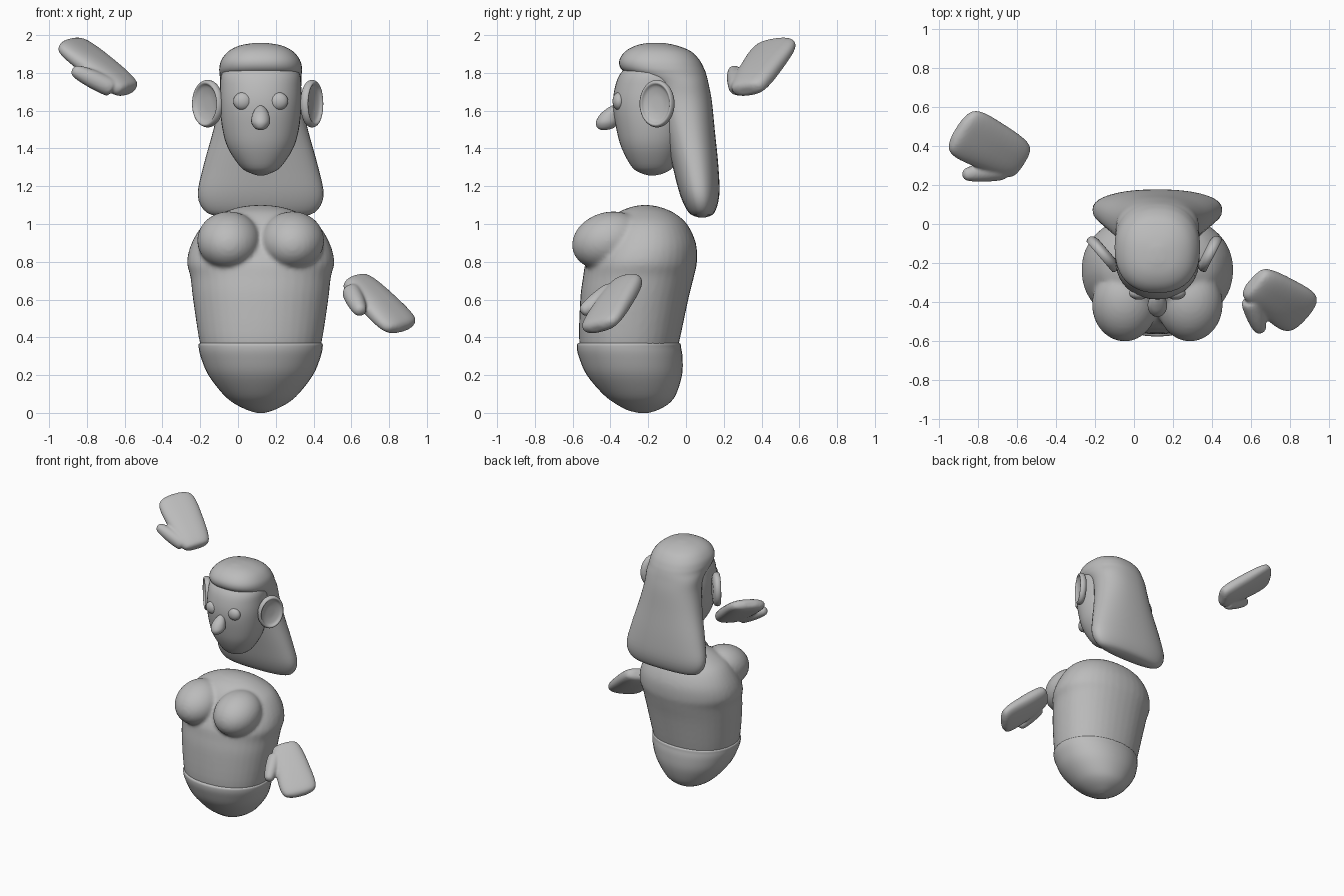
import bpy, bmesh, math
from mathutils import Matrix, Vector

if "Cube" in bpy.data.objects:
    bpy.data.objects.remove(bpy.data.objects["Cube"])

CX = 0.12  # middle of the body and head
clay = bpy.data.materials.new("grey_clay")
clay.diffuse_color = (0.5, 0.5, 0.5, 1)
clay.use_nodes = True
clay.node_tree.nodes["Principled BSDF"].inputs["Base Color"].default_value = clay.diffuse_color


def finish(obj):
    obj.data.materials.clear()
    obj.data.materials.append(clay)
    for p in obj.data.polygons:
        p.use_smooth = True
    return obj


def spline(rows, steps):
    """Catmull-Rom interpolation through cross-section rows."""
    out = []
    for i in range(len(rows) - 1):
        a, b, c, d = (rows[max(i - 1, 0)], rows[i], rows[i + 1], rows[min(i + 2, len(rows) - 1)])
        for s in range(steps):
            t = s / steps
            out.append([0.5 * (2 * q + (r - p) * t + (2 * p - 5 * q + 4 * r - w) * t * t
                               + (3 * q - p - 3 * r + w) * t ** 3)
                        for p, q, r, w in zip(a, b, c, d)])
    return out + [list(rows[-1])]


def loft(name, rows, frame, power=2.0, sides=40, steps=4):
    """Closed body from rows of (height, half width, front, back)."""
    bm = bmesh.new()
    rings = []
    rows = spline(rows, steps)
    for h, w, f, b in rows:
        ring = []
        for k in range(sides):
            a = math.tau * k / sides
            c, s = math.cos(a), math.sin(a)
            x = math.copysign(abs(c) ** (2 / power), c) * w
            y = (f + b) / 2 + math.copysign(abs(s) ** (2 / power), s) * (b - f) / 2
            ring.append(bm.verts.new(frame @ Vector((x, y, h))))
        rings.append(ring)
    for r0, r1 in zip(rings, rings[1:]):
        for k in range(sides):
            j = (k + 1) % sides
            bm.faces.new((r0[k], r0[j], r1[j], r1[k]))
    for ring, (h, w, f, b) in ((rings[0], rows[0]), (rings[-1], rows[-1])):
        tip = bm.verts.new(frame @ Vector((0, (f + b) / 2, h)))
        for k in range(sides):
            bm.faces.new((ring[k], ring[(k + 1) % sides], tip))
    bmesh.ops.recalc_face_normals(bm, faces=bm.faces)
    me = bpy.data.meshes.new(name)
    bm.to_mesh(me)
    bm.free()
    obj = bpy.data.objects.new(name, me)
    bpy.context.collection.objects.link(obj)
    return finish(obj)


def ball(name, loc, radii, tilt=0.0):
    bpy.ops.mesh.primitive_uv_sphere_add(segments=32, ring_count=20, radius=1, location=loc,
                                         rotation=(tilt, 0, 0))
    obj = bpy.context.object
    obj.name = name
    obj.scale = radii
    return finish(obj)


def fuse(objs, voxel, rounds):
    """Melt several closed parts into one soft surface."""
    bpy.ops.object.select_all(action='DESELECT')
    for o in objs:
        o.select_set(True)
    bpy.context.view_layer.objects.active = objs[0]
    bpy.ops.object.join()
    rem = objs[0].modifiers.new("melt", 'REMESH')
    rem.mode = 'VOXEL'
    rem.voxel_size = voxel
    rem.use_smooth_shade = True
    smo = objs[0].modifiers.new("soften", 'SMOOTH')
    smo.factor = 0.5
    smo.iterations = rounds


def axes(origin, x, y, z):
    m = Matrix((x, y, z)).transposed().to_4x4()
    m.translation = origin
    return m


def along(start, end, across):
    """Frame whose z runs from start to end and x roughly along across."""
    u = (Vector(end) - Vector(start)).normalized()
    n = u.cross(Vector(across)).normalized()
    return axes(Vector(start), n.cross(u), n, u)


mid = Matrix.Translation((CX, 0, 0))

# Torso with chest
torso = loft("torso", [
    (0.25, 0.23, -0.46, -0.10), (0.30, 0.29, -0.53, -0.06), (0.37, 0.322, -0.565, -0.037),
    (0.60, 0.358, -0.56, 0.012), (0.72, 0.372, -0.545, 0.042), (0.80, 0.39, -0.53, 0.058),
    (0.90, 0.365, -0.48, 0.052), (1.00, 0.30, -0.42, 0.005), (1.06, 0.20, -0.36, -0.065),
    (1.09, 0.11, -0.29, -0.14), (1.1, 0.03, -0.24, -0.19)], mid, 2.15)
chest = [ball("chest", (CX + s * 0.168, -0.412, 0.912), (0.168, 0.195, 0.15), 0.3) for s in (-1, 1)]
fuse([torso] + chest, 0.013, 5)

# Rounded lower body with a lip at the waist
loft("lower_body", [
    (0.0, 0.02, -0.25, -0.2), (0.015, 0.07, -0.31, -0.15), (0.05, 0.14, -0.375, -0.09),
    (0.10, 0.20, -0.44, -0.052), (0.20, 0.277, -0.525, -0.021), (0.29, 0.315, -0.565, -0.018),
    (0.345, 0.328, -0.578, -0.026), (0.37, 0.32, -0.567, -0.036), (0.375, 0.25, -0.5, -0.1)], mid, 2.1)

# Head
loft("head", [
    (1.258, 0.02, -0.20, -0.16), (1.268, 0.05, -0.235, -0.12), (1.30, 0.105, -0.285, -0.07),
    (1.40, 0.172, -0.34, -0.02), (1.50, 0.202, -0.368, 0.01), (1.62, 0.215, -0.387, 0.03),
    (1.72, 0.215, -0.377, 0.03), (1.80, 0.205, -0.345, 0.01), (1.87, 0.15, -0.27, -0.05),
    (1.89, 0.05, -0.2, -0.12)], mid, 2.15)

# Long hair flaring toward the bottom
loft("hair", [
    (1.035, 0.18, 0.065, 0.105), (1.06, 0.285, 0.015, 0.15), (1.15, 0.333, -0.03, 0.176),
    (1.30, 0.305, -0.07, 0.172), (1.50, 0.25, -0.12, 0.152), (1.65, 0.218, -0.16, 0.137),
    (1.74, 0.215, -0.20, 0.12), (1.79, 0.217, -0.30, 0.108), (1.825, 0.219, -0.346, 0.095),
    (1.87, 0.207, -0.352, 0.07), (1.915, 0.17, -0.32, 0.025), (1.945, 0.11, -0.265, -0.05),
    (1.959, 0.03, -0.2, -0.12)], mid, 2.3)

# Nose and eyes
loft("nose", [
    (1.498, 0.012, -0.45, -0.42), (1.51, 0.034, -0.47, -0.38), (1.54, 0.05, -0.477, -0.36),
    (1.58, 0.044, -0.455, -0.36), (1.61, 0.028, -0.42, -0.355), (1.628, 0.008, -0.39, -0.36)],
    mid, sides=24)
for s in (-1, 1):
    ball("eye", (CX + s * 0.095, -0.355, 1.65), (0.05, 0.034, 0.047))

# Dished ears
dish = [(-0.025, 0.1), (-0.025, 0.65), (-0.012, 0.93), (0.008, 1.0), (0.026, 0.94),
        (0.028, 0.85), (0.014, 0.72), (0.004, 0.4), (0.002, 0.05)]
for name, loc, x, size in (("ear_left", (-0.155, -0.15, 1.637), (0.65, -0.76, 0), 0.112),
                           ("ear_right", (0.385, -0.15, 1.637), (0.45, 0.89, 0), 0.1)):
    x = Vector(x).normalized()
    up = Vector((0, 0, 1))
    loft(name, [(h, r * size, -r * 0.126, r * 0.126) for h, r in dish],
         axes(Vector(loc), x, up, x.cross(up)))

# Mitten hands: palm and thumb melted together
palm = [(-0.035, 0.05, 0.02), (-0.015, 0.095, 0.043), (0.06, 0.118, 0.054), (0.20, 0.132, 0.055),
        (0.33, 0.137, 0.048), (0.395, 0.115, 0.038), (0.42, 0.05, 0.018)]
thumb = [(-0.06, 0.02), (-0.03, 0.048), (0.4, 0.05), (0.8, 0.042), (1.03, 0.03), (1.1, 0.01)]
for name, wrist, tip, across, scale, t0, t1 in (
        ("hand_left", (-0.60, 0.33, 1.725), (-0.88, 0.475, 1.945), (0.1, 0.21, 0.05), 1.0,
         (-0.68, 0.275, 1.725), (-0.86, 0.255, 1.81)),
        ("hand_right", (0.63, -0.31, 0.69), (0.86, -0.46, 0.465), (0.12, 0.16, 0.05), 0.95,
         (0.60, -0.40, 0.64), (0.648, -0.54, 0.54))):
    length = (Vector(tip) - Vector(wrist)).length / 0.385
    body = loft(name, [(h * length, w * scale, -d, d) for h, w, d in palm],
                along(wrist, tip, across), 2.5)
    reach = (Vector(t1) - Vector(t0)).length
    digit = loft("thumb", [(h * reach, r, -r, r) for h, r in thumb], along(t0, t1, across), sides=20)
    fuse([body, digit], 0.008, 6)
